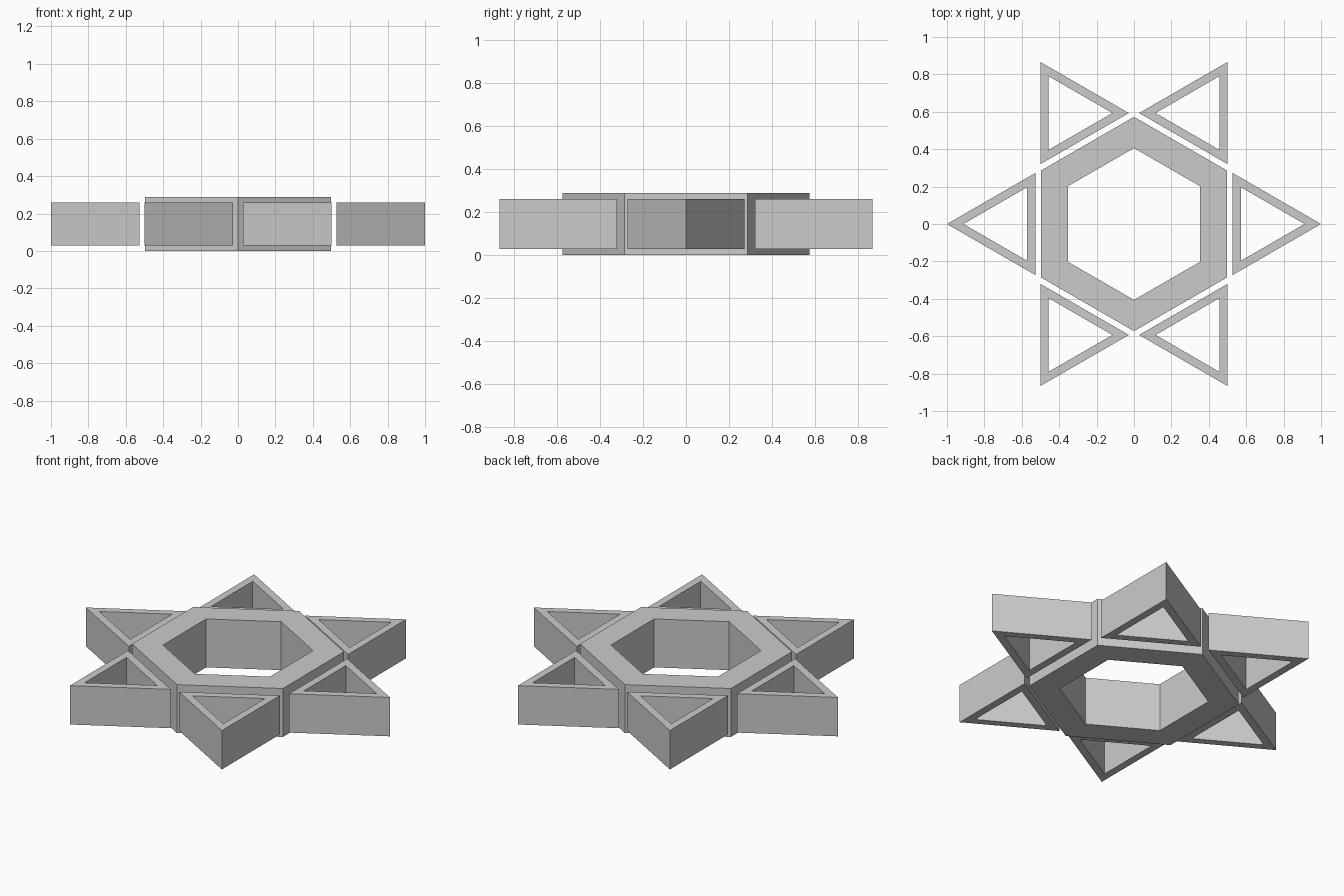
import bpy
import bmesh
from math import cos, sin, pi

if "Cube" in bpy.data.objects:
    bpy.data.objects.remove(bpy.data.objects["Cube"])


def ring_prism(name, n, r_out, r_in, z0, z1, centre=(0, 0), start=0.0):
    """Hollow n-sided prism, open through the middle."""
    bm = bmesh.new()

    def loop(r, z):
        return [bm.verts.new((centre[0] + r * cos(start + 2 * pi * i / n),
                              centre[1] + r * sin(start + 2 * pi * i / n), z))
                for i in range(n)]

    loops = [loop(r_out, z0), loop(r_out, z1), loop(r_in, z1), loop(r_in, z0)]
    for a, b in zip(loops, loops[1:] + loops[:1]):
        for i in range(n):
            j = (i + 1) % n
            bm.faces.new((a[i], a[j], b[j], b[i]))
    bmesh.ops.recalc_face_normals(bm, faces=bm.faces[:])
    mesh = bpy.data.meshes.new(name)
    bm.to_mesh(mesh)
    bm.free()
    obj = bpy.data.objects.new(name, mesh)
    bpy.context.collection.objects.link(obj)
    return obj


# Central hexagonal frame
ring_prism("hexagon_frame", 6, 0.573, 0.406, 0.0, 0.288, start=pi / 2)

# Six triangular star points around it
for k in range(6):
    a = k * pi / 3
    ring_prism(f"star_point_{k + 1}", 3, 0.315, 0.227, 0.029, 0.26,
               centre=(0.685 * cos(a), 0.685 * sin(a)), start=a)
